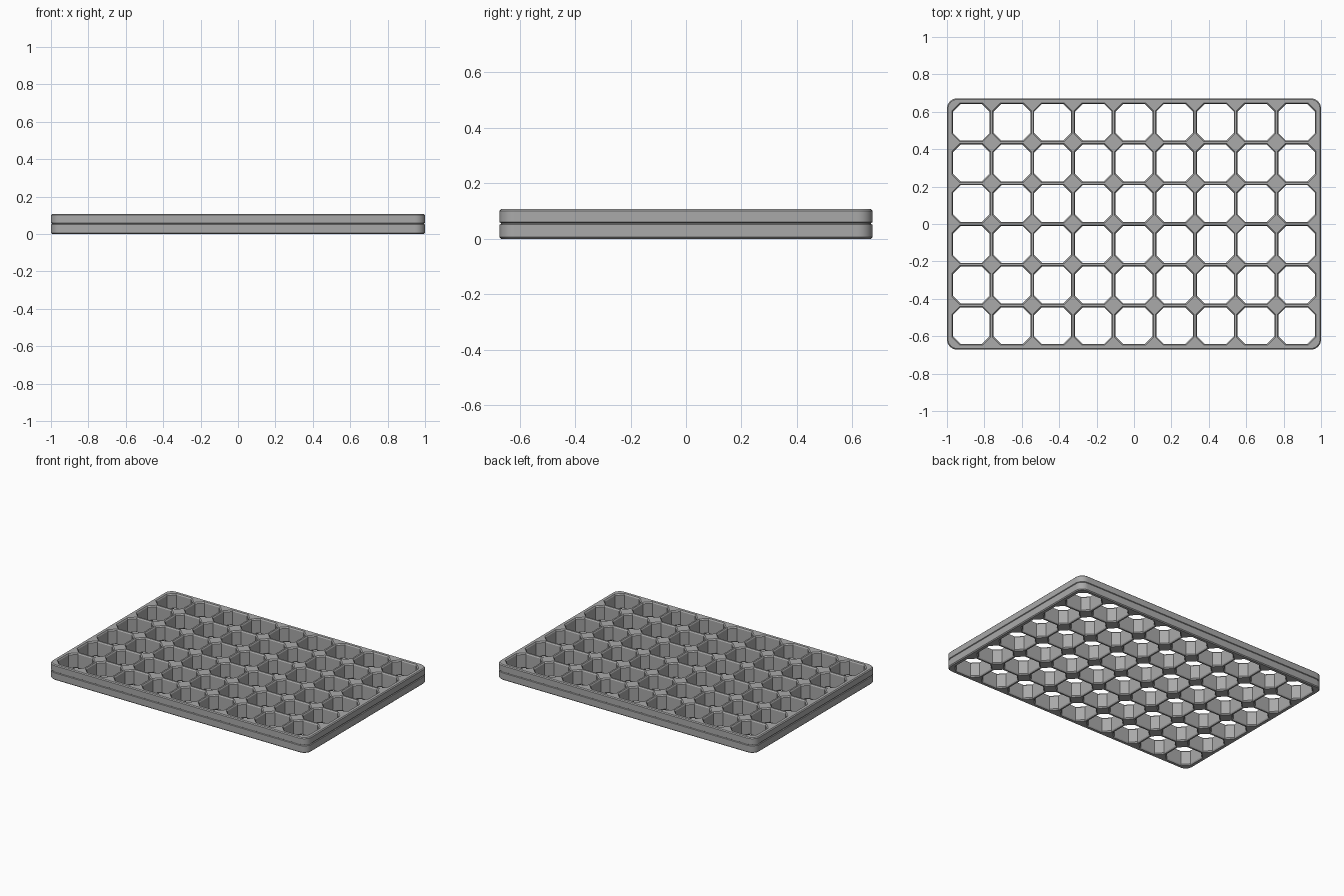
import bpy, bmesh, math

if "Cube" in bpy.data.objects:
    bpy.data.objects.remove(bpy.data.objects["Cube"])

COLS, ROWS, PITCH, HEIGHT = 9, 6, 0.2175, 0.107
HALF_X, HALF_Y = 1.0, 0.672

grey = bpy.data.materials.new("matte grey")
grey.use_nodes = True
grey.diffuse_color = (0.4, 0.4, 0.4, 1)
grey.node_tree.nodes["Principled BSDF"].inputs["Base Color"].default_value = (0.4, 0.4, 0.4, 1)


def rounded_outline(hx, hy, radius, steps):
    """Counter-clockwise rectangle with rounded corners (one step cuts them straight)."""
    points = []
    for i, (sx, sy) in enumerate([(1, 1), (-1, 1), (-1, -1), (1, -1)]):
        for k in range(steps + 1):
            a = math.pi / 2 * (i + k / steps)
            points.append((sx * (hx - radius) + radius * math.cos(a),
                           sy * (hy - radius) + radius * math.sin(a)))
    return points


def add_wall(bm, rings):
    """Skin a stack of rings; return the edges of the lowest and highest ring."""
    loops = [[bm.verts.new(p) for p in ring] for ring in rings]
    n = len(loops[0])
    for low, high in zip(loops, loops[1:]):
        for i in range(n):
            j = (i + 1) % n
            bm.faces.new((low[i], low[j], high[j], high[i]))
    return [[bm.edges.get((l[i], l[(i + 1) % n])) for i in range(n)]
            for l in (loops[0], loops[-1])]


bm = bmesh.new()

# Outer rim: two stacked bands with a shallow groove between them
rim_profile = [(0.006, 0), (0, 0.006), (0, 0.051), (0.005, 0.054),
               (0.005, 0.057), (0, 0.060), (0, 0.101), (0.006, HEIGHT)]
rim = [[(x, y, z) for x, y in rounded_outline(HALF_X - d, HALF_Y - d, 0.055 - d, 8)]
       for d, z in rim_profile]
bottom, top = add_wall(bm, rim)

# Through cells: eight-sided openings with chamfered lips
cell_profile = [(0.005, 0), (0, 0.008), (0, HEIGHT - 0.008), (0.005, HEIGHT)]
for col in range(COLS):
    for row in range(ROWS):
        cx = (col - (COLS - 1) / 2) * PITCH
        cy = (row - (ROWS - 1) / 2) * PITCH
        rings = [[(cx + x, cy + y, z) for x, y in
                  rounded_outline(0.0985 + d, 0.0985 + d, 0.042, 1)]
                 for d, z in cell_profile]
        low, high = add_wall(bm, rings)
        bottom += low
        top += high

# Flat top and bottom faces around the openings
for edges, z in ((bottom, -1), (top, 1)):
    bmesh.ops.triangle_fill(bm, edges=edges, use_beauty=True, normal=(0, 0, z))
bmesh.ops.recalc_face_normals(bm, faces=bm.faces)

mesh = bpy.data.meshes.new("cell_tray")
bm.to_mesh(mesh)
bm.free()
mesh.materials.append(grey)
tray = bpy.data.objects.new("cell_tray", mesh)
bpy.context.collection.objects.link(tray)

# Smooth the rounded rim corners, keep the creases
bpy.context.view_layer.objects.active = tray
tray.select_set(True)
bpy.ops.object.shade_smooth_by_angle(angle=math.radians(25))
